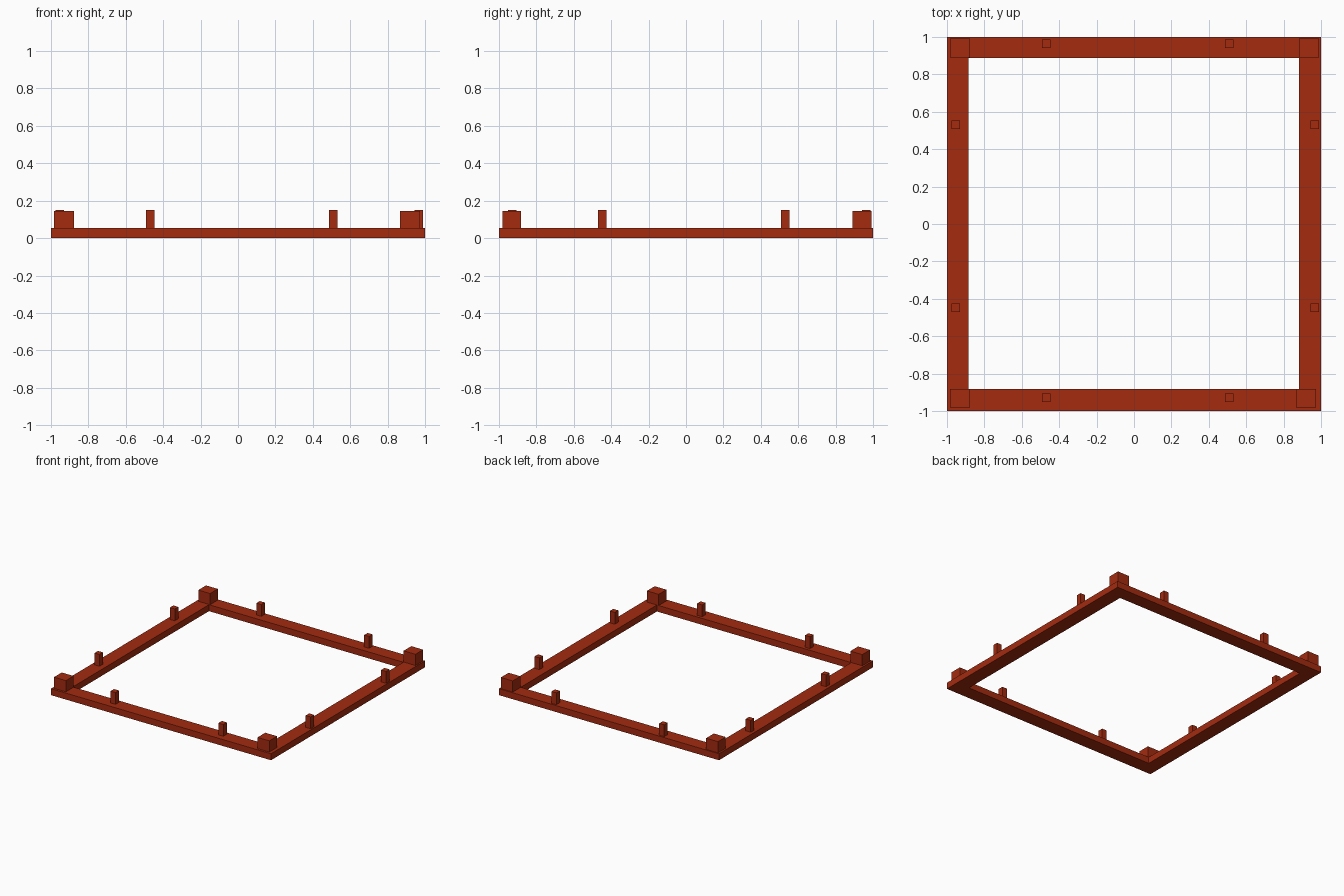
import bpy
import bmesh

default = bpy.data.objects.get("Cube")
if default:
    bpy.data.objects.remove(default, do_unlink=True)

# Single brick-red paint
COLOR = (0.37, 0.024, 0.005, 1.0)
paint = bpy.data.materials.new("brick_red")
paint.use_nodes = True
paint.diffuse_color = COLOR
paint.node_tree.nodes["Principled BSDF"].inputs["Base Color"].default_value = COLOR

BASE_TOP = 0.053
BLOCK_TOP = 0.145
PEG_TOP = 0.15


def finish(name, bm):
    bmesh.ops.recalc_face_normals(bm, faces=bm.faces)
    mesh = bpy.data.meshes.new(name)
    bm.to_mesh(mesh)
    bm.free()
    mesh.materials.append(paint)
    obj = bpy.data.objects.new(name, mesh)
    bpy.context.collection.objects.link(obj)
    return obj


def box(name, x, y, width, depth, bottom, top):
    bm = bmesh.new()
    bmesh.ops.create_cube(bm, size=1)
    bmesh.ops.scale(bm, vec=(width, depth, top - bottom), verts=bm.verts)
    bmesh.ops.translate(bm, vec=(x, y, (bottom + top) / 2), verts=bm.verts)
    return finish(name, bm)


# Square base frame: flat ring extruded upward
def rectangle(bm, x0, x1, y0, y1):
    return [bm.verts.new((x, y, 0)) for x, y in
            ((x0, y0), (x1, y0), (x1, y1), (x0, y1))]


bm = bmesh.new()
outer = rectangle(bm, -1, 1, -1, 1)
inner = rectangle(bm, -0.885, 0.882, -0.882, 0.887)
for i in range(4):
    j = (i + 1) % 4
    bm.faces.new((outer[i], outer[j], inner[j], inner[i]))
ring = bmesh.ops.extrude_face_region(bm, geom=bm.faces[:], use_keep_orig=True)
raised = [v for v in ring["geom"] if isinstance(v, bmesh.types.BMVert)]
bmesh.ops.translate(bm, vec=(0, 0, BASE_TOP), verts=raised)
finish("base_frame", bm)

# Corner blocks
corners = {
    "front_right": (-0.931, -0.932),
    "front_left": (0.919, -0.932),
    "back_right": (-0.931, 0.941),
    "back_left": (0.935, 0.941),
}
for corner, (x, y) in corners.items():
    box(f"{corner}_corner_block", x, y, 0.107, 0.1, BASE_TOP, BLOCK_TOP)

# Small pegs, two on each rail
PEG = 0.045
for side, y in (("front", -0.929), ("back", 0.964)):
    for end, x in (("right", -0.47), ("left", 0.51)):
        box(f"{side}_rail_{end}_peg", x, y, PEG, PEG, BASE_TOP, PEG_TOP)
for side, x in (("right", -0.953), ("left", 0.967)):
    for end, y in (("front", -0.447), ("back", 0.531)):
        box(f"{side}_rail_{end}_peg", x, y, PEG, PEG, BASE_TOP, PEG_TOP)
